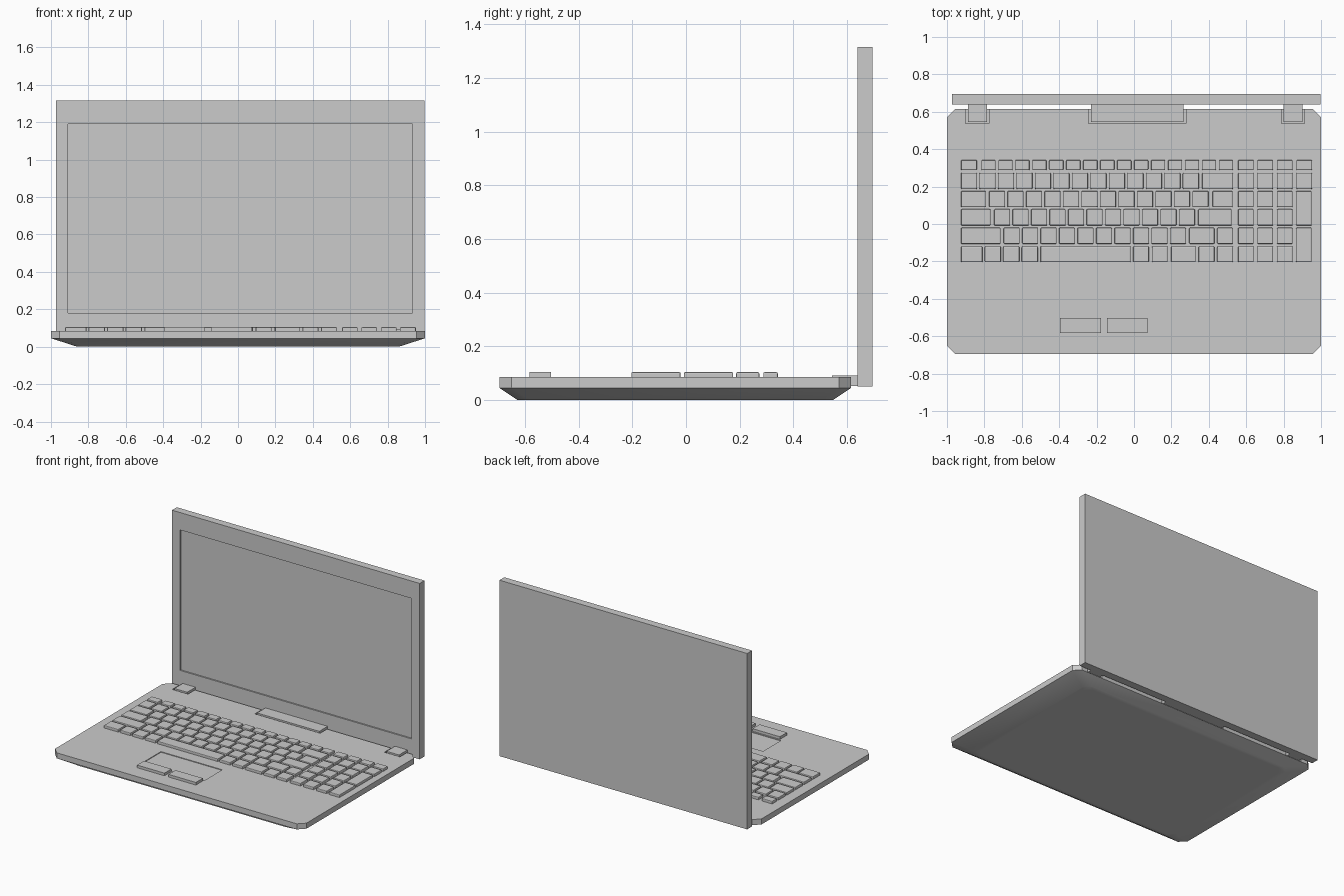
import bpy, bmesh
from mathutils import Vector

if "Cube" in bpy.data.objects:
    bpy.data.objects.remove(bpy.data.objects["Cube"])


def finish(bm, name):
    bmesh.ops.recalc_face_normals(bm, faces=bm.faces)
    me = bpy.data.meshes.new(name)
    bm.to_mesh(me)
    bm.free()
    ob = bpy.data.objects.new(name, me)
    bpy.context.collection.objects.link(ob)
    return ob


def add_box(bm, x0, x1, y0, y1, z0, z1):
    vs = bmesh.ops.create_cube(bm, size=1)["verts"]
    for v in vs:
        v.co = Vector(((x0 + x1) / 2 + v.co.x * (x1 - x0),
                       (y0 + y1) / 2 + v.co.y * (y1 - y0),
                       (z0 + z1) / 2 + v.co.z * (z1 - z0)))


def box(name, *dims):
    bm = bmesh.new()
    add_box(bm, *dims)
    return finish(bm, name)


def cut(target, *dims):
    cutter = box("cutter", *dims)
    cutter.hide_render = True
    mod = target.modifiers.new("cut", "BOOLEAN")
    mod.operation, mod.solver, mod.object = "DIFFERENCE", "EXACT", cutter
    bpy.context.view_layer.objects.active = target
    bpy.ops.object.modifier_apply(modifier=mod.name)
    bpy.data.objects.remove(cutter)


def bevel(ob, width, segments=2):
    mod = ob.modifiers.new("bevel", "BEVEL")
    mod.width, mod.segments = width, segments


# Base: clipped rectangle with a tapered underside
CY = -0.04


def outline(bm, hx, hy, z, c=0.045):
    pts = [(hx, hy - c), (hx - c, hy), (c - hx, hy), (-hx, hy - c),
           (-hx, c - hy), (c - hx, -hy), (hx - c, -hy), (hx, c - hy)]
    return [bm.verts.new((x, y + CY, z)) for x, y in pts]


bm = bmesh.new()
rings = [outline(bm, 0.83, 0.56, 0), outline(bm, 0.86, 0.588, 0),
         outline(bm, 1, 0.655, 0.045), outline(bm, 1, 0.655, 0.085)]
for a, b in zip(rings, rings[1:]):
    for i in range(8):
        j = (i + 1) % 8
        bm.faces.new((a[i], a[j], b[j], b[i]))
bm.faces.new(rings[0])
bm.faces.new(rings[-1])
base = finish(bm, "base")

# Hinges sitting in notches along the back edge
hinges = {"hinge_left": (-0.888, -0.786), "hinge_middle": (-0.23, 0.265),
          "hinge_right": (0.80, 0.90)}
for name, (x0, x1) in hinges.items():
    cut(base, x0 - 0.012, x1 + 0.012, 0.537, 0.7, 0.047, 0.2)
    box(name, x0, x1, 0.545, 0.645, 0.052, 0.092)

# Touchpad recess and its two buttons
cut(base, -0.41, 0.078, -0.495, -0.29, 0.08, 0.2)
for name, x0, x1 in (("left_button", -0.395, -0.177), ("right_button", -0.145, 0.073)):
    box(name, x0, x1, -0.583, -0.503, 0.078, 0.104)

bpy.ops.object.select_all(action="DESELECT")
base.select_set(True)
bpy.context.view_layer.objects.active = base
bpy.ops.object.shade_smooth_by_angle(angle=0.7)

# Lid with a recessed screen
lid = box("lid", -0.973, 0.997, 0.64, 0.695, 0.05, 1.315)
cut(lid, -0.91, 0.932, 0.6, 0.65, 0.18, 1.19)

# Keyboard rows: (y0, y1, wide keys, (first x, count, pitch, width))
P, W = 0.0988, 0.086
rows = [
    (0.288, 0.342, [(-0.925, -0.84)], (-0.816, 15, 0.0907, 0.076)),
    (0.187, 0.273, [(0.364, 0.53)], (-0.925, 13, P, W)),
    (0.09, 0.176, [(-0.925, -0.79), (0.42, 0.527)], (-0.775, 12, P, W)),
    (-0.008, 0.079, [(-0.925, -0.767), (0.343, 0.522)], (-0.748, 11, P, W)),
    (-0.106, -0.02, [(-0.925, -0.713), (0.295, 0.43), (0.445, 0.53)], (-0.697, 10, P, W)),
    (-0.204, -0.12, [(-0.925, -0.81), (-0.5, -0.018), (-0.005, 0.08), (0.096, 0.18),
                     (0.198, 0.33), (0.345, 0.43), (0.445, 0.53)], (-0.798, 3, P, W)),
]
Z = (0.075, 0.104)
bm = bmesh.new()
for r, (y0, y1, wide, (x, n, pitch, w)) in enumerate(rows):
    for x0, x1 in wide + [(x + i * pitch, x + i * pitch + w) for i in range(n)]:
        add_box(bm, x0, x1, y0, y1, *Z)
    # number pad columns; the last column has tall keys in the lower rows
    for c in range(4 if r < 2 else 3):
        x0 = 0.556 + c * 0.104
        add_box(bm, x0, x0 + 0.084, y0, y1, *Z)
for lo, hi in ((3, 2), (5, 4)):
    add_box(bm, 0.866, 0.95, rows[lo][0], rows[hi][1], *Z)
keys = finish(bm, "keyboard_keys")
bevel(keys, 0.005)
